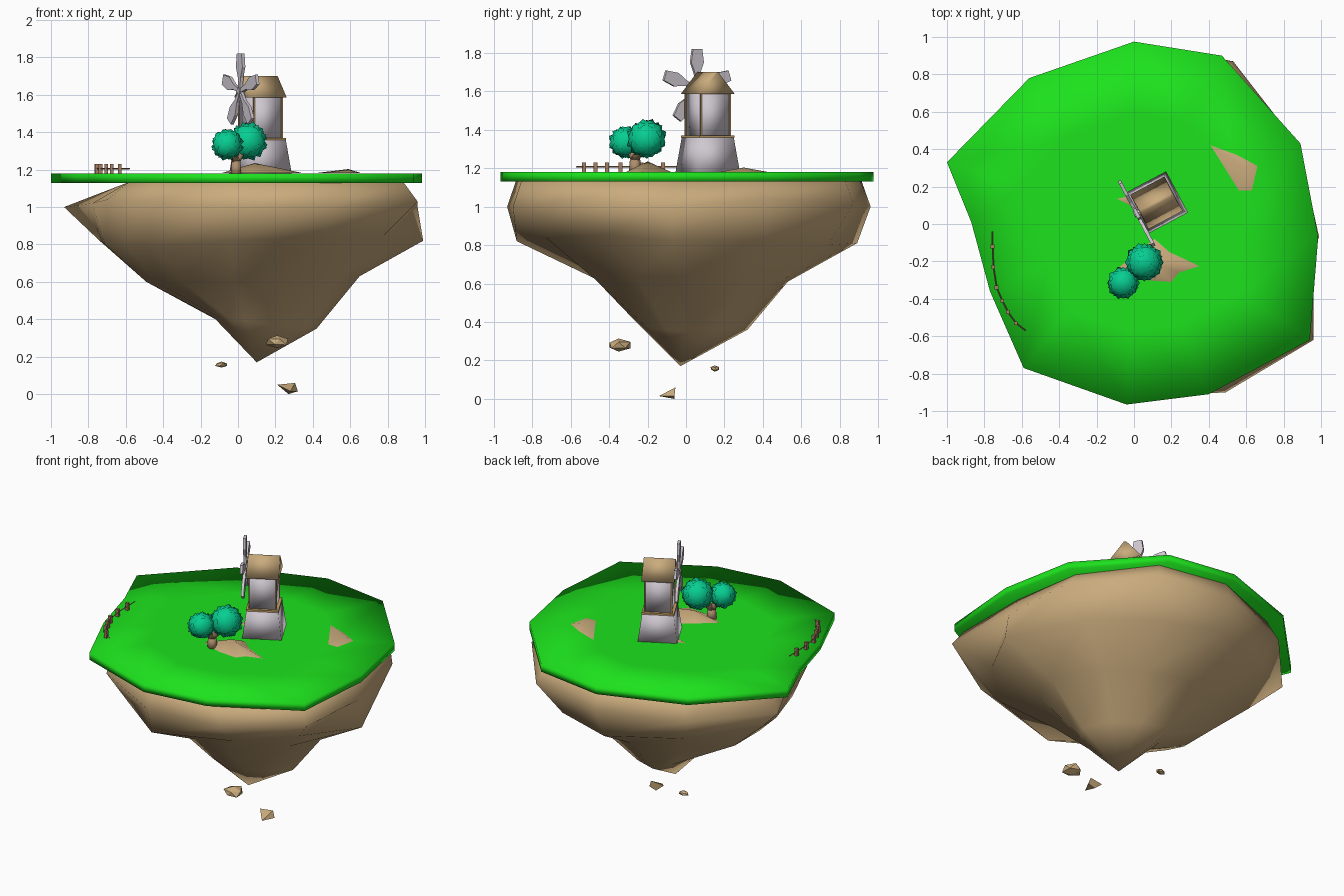
import bpy, bmesh, math, random
from mathutils import Matrix, Vector

random.seed(4)
cube = bpy.data.objects.get("Cube")
if cube:
    bpy.data.objects.remove(cube)


def material(name, rgb):
    m = bpy.data.materials.new(name)
    m.use_nodes = True
    m.diffuse_color = (*rgb, 1)
    m.node_tree.nodes["Principled BSDF"].inputs["Base Color"].default_value = (*rgb, 1)
    return m


GRASS = material("grass green", (0.012, 0.76, 0.012))
EARTH = material("tan earth", (0.59, 0.41, 0.205))
PLASTER = material("pale plaster", (0.62, 0.57, 0.63))
TIMBER = material("golden timber", (0.55, 0.35, 0.13))
BARK = material("brown bark", (0.42, 0.27, 0.15))
LEAF = material("teal leaf", (0.002, 0.62, 0.29))
FENCE = material("fence brown", (0.38, 0.21, 0.12))


def finish(name, bm, mat, smooth=False, matrix=None):
    bmesh.ops.recalc_face_normals(bm, faces=bm.faces[:])
    for f in bm.faces:
        f.smooth = smooth
    me = bpy.data.meshes.new(name)
    bm.to_mesh(me)
    bm.free()
    me.materials.append(mat)
    ob = bpy.data.objects.new(name, me)
    bpy.context.scene.collection.objects.link(ob)
    if matrix:
        ob.matrix_world = matrix
    return ob


def loft(bm, rings, caps=True):
    """Skin rings of points; a ring of one point makes a tip."""
    rows = [[bm.verts.new(p) for p in ring] for ring in rings]
    for a, b in zip(rows, rows[1:]):
        n = len(a)
        for i in range(n):
            j = (i + 1) % n
            bm.faces.new((a[i], a[j], b[0]) if len(b) == 1 else (a[i], a[j], b[j], b[i]))
    for row in (rows[0], rows[-1]):
        if caps and len(row) > 2:
            bm.faces.new(row)
    return [v for row in rows for v in row]


def rect(hx, hy, z, cx=0, cy=0):
    return [(cx + sx * hx, cy + sy * hy, z) for sx, sy in ((-1, -1), (1, -1), (1, 1), (-1, 1))]


def rod(bm, a, b, r1, r2, sides=6):
    """Tapered rod from a to b."""
    a, b = Vector(a), Vector(b)
    rot = (b - a).to_track_quat('Z', 'Y').to_matrix().to_4x4()
    bmesh.ops.create_cone(bm, cap_ends=True, segments=sides, radius1=r1, radius2=r2,
                          depth=(b - a).length, matrix=Matrix.Translation((a + b) / 2) @ rot)


GROUND = 1.18

# Grass slab
outline = [(0, .975), (.47, .9), (.89, .43), (.985, -.07), (.94, -.62), (.4, -.91),
           (-.04, -.965), (-.59, -.77), (-.77, -.36), (-.87, .01), (-1, .33), (-.56, .78)]


def turf(scale, z):
    return [(x * scale, y * scale, z) for x, y in outline]


bm = bmesh.new()
loft(bm, [turf(.6, 1.13), turf(1, 1.13), turf(1, GROUND), turf(.6, GROUND)])
finish("grass_slab", bm, GRASS, True)

# Rock body: widest rim, angular shoulder, waist and foot rings down to the tip
rim = [(.02, .96, 1), (.53, .87, 1.02), (.88, .42, 1.04), (.96, -.07, 1), (.96, -.62, 1.03), (.49, -.9, 1),
       (-.04, -.93, 1), (-.51, -.7, 1.03), (-.7, -.34, 1.04), (-.78, .01, 1.02), (-.93, .33, 1), (-.54, .76, 1)]
shoulder = [(0, .89, .81), (.42, .74, .8), (.76, .42, .82), (.99, -.07, .82), (.78, -.45, .85), (.47, -.73, .84),
            (-.04, -.88, .82), (-.46, -.54, .79), (-.6, -.3, .79), (-.71, .03, .8), (-.74, .22, .82), (-.44, .66, .82)]
waist = [(.05, .53, .61), (.3, .46, .6), (.5, .3, .61), (.65, -.03, .63), (.55, -.26, .64), (.25, -.47, .62),
         (-.02, -.42, .6), (-.3, -.3, .6), (-.44, -.2, .6), (-.49, -.1, .6), (-.49, .17, .6), (-.25, .42, .6)]
foot = [(.03, .32, .36), (.18, .27, .36), (.32, .16, .36), (.42, 0, .35), (.36, -.1, .36), (.2, -.2, .37),
        (.04, -.25, .39), (-.04, -.23, .4), (-.1, -.12, .41), (-.13, -.02, .41), (-.12, .1, .4), (-.06, .24, .38)]
crown = [(x * .92 + .03 * (x < 0), y * .95, 1.135) for x, y, _ in rim]
for i in (8, 9, 10):
    crown[i] = (-.58, crown[i][1], 1.135)
bm = bmesh.new()
loft(bm, [crown, rim, shoulder, waist, foot, [(.1, -.03, .17)]])
finish("island_rock", bm, EARTH, True)

# Dirt mounds on the grass
mounds = [("dirt_mound_large", (.09, -.2, 1.235),
           [(.11, -.08), (.19, -.15), (.35, -.225), (.24, -.26), (.2, -.31), (.06, -.3), (-.09, -.24), (.02, -.15)]),
          ("dirt_mound_side", (.59, .3, 1.203), [(.41, .42), (.55, .37), (.66, .31), (.63, .18), (.56, .18)]),
          ("dirt_mound_step", (-.03, .12, 1.19), [(-.09, .135), (-.02, .15), (-.02, .1)])]
for name, peak, pts in mounds:
    bm = bmesh.new()
    loft(bm, [[(x, y, GROUND + .001) for x, y in pts], [peak]], caps=False)
    finish(name, bm, EARTH, True)

# Windmill, built around its own axis with the sails towards local -x
MILL = Matrix.Translation((.12, .113, 0)) @ Matrix.Rotation(math.radians(28), 4, 'Z')
bm = bmesh.new()
loft(bm, [rect(.125, .125, GROUND - .01), rect(.1, .1, 1.36)])
finish("mill_base", bm, PLASTER, True, MILL)

bm = bmesh.new()
loft(bm, [rect(.083, .083, 1.36), rect(.083, .083, 1.59)])
finish("mill_walls", bm, PLASTER, True, MILL)

bm = bmesh.new()
loft(bm, [rect(.102, .102, 1.358), rect(.102, .102, 1.37)])
for sx in (-1, 1):
    for sy in (-1, 1):
        loft(bm, [rect(.004, .004, z, sx * .085, sy * .085) for z in (1.36, 1.59)])
finish("mill_frame", bm, TIMBER, False, MILL)

bm = bmesh.new()
loft(bm, [rect(.104, .104, 1.585), rect(.1, .008, 1.7)])
finish("mill_roof", bm, EARTH, True, MILL)

# Sails and axle
HUB = Vector((-.12, 0, 1.62))
bm = bmesh.new()
half = [(.01, .01), (.014, .07), (.037, .13), (.027, .2)]
blade = half + [(-y, z) for y, z in reversed(half)]
for k in range(5):
    vs = loft(bm, [[(x, y, z) for y, z in blade] for x in (-.009, .009)])
    turn = Matrix.Translation(HUB) @ Matrix.Rotation(k * math.tau / 5, 4, 'X')
    bmesh.ops.transform(bm, matrix=turn, verts=vs)
rod(bm, HUB + Vector((-.015, 0, 0)), HUB + Vector((.05, 0, 0)), .018, .018, 8)
finish("mill_sails", bm, PLASTER, False, MILL)

# Tree
fork = (-.01, -.265, 1.245)
crowns = [("tree_crown_large", (.055, -.205, 1.352), .092), ("tree_crown_small", (-.058, -.315, 1.336), .077)]
bm = bmesh.new()
rod(bm, (-.01, -.265, GROUND - .01), fork, .032, .027)
for _, centre, _ in crowns:
    rod(bm, fork, centre, .024, .012)
finish("tree_trunk", bm, BARK, True)
for name, centre, radius in crowns:
    bm = bmesh.new()
    bmesh.ops.create_icosphere(bm, subdivisions=2, radius=radius)
    spikes = bmesh.ops.poke(bm, faces=bm.faces[:])["verts"]
    for v in spikes:
        v.co = v.co.normalized() * radius * random.uniform(1.06, 1.2)
    finish(name, bm, LEAF, True, Matrix.Translation(centre))

# Fence with posts and a thin rail
path = [(-.757, -.04), (-.757, -.12), (-.752, -.23), (-.735, -.34), (-.705, -.41),
        (-.675, -.47), (-.632, -.53), (-.58, -.57)]
bm = bmesh.new()
for x, y in path[1:-1]:
    loft(bm, [rect(.01, .01, z, x, y) for z in (GROUND - .005, 1.23)])
for a, b in zip(path, path[1:]):
    rod(bm, (*a, 1.206), (*b, 1.206), .004, .004, 4)
finish("fence", bm, FENCE)

# Loose floating stones
stones = [("stone_large", (.21, -.35, .28), (.062, .064, .034)),
          ("stone_small", (-.088, .15, .158), (.038, .024, .016))]
for name, centre, size in stones:
    bm = bmesh.new()
    bmesh.ops.create_icosphere(bm, subdivisions=1, radius=1)
    for v in bm.verts:
        if abs(v.co.z) < .9:
            v.co *= random.uniform(.85, 1.12)
        v.co = Vector(c * s for c, s in zip(v.co, size))
    finish(name, bm, EARTH, False, Matrix.Translation(centre))

bm = bmesh.new()
loft(bm, [[(.21, -.06, .05), (.305, -.055, .06), (.32, -.06, .015), (.27, -.06, 0)], [(.28, -.14, .015)]])
finish("stone_low", bm, EARTH)
